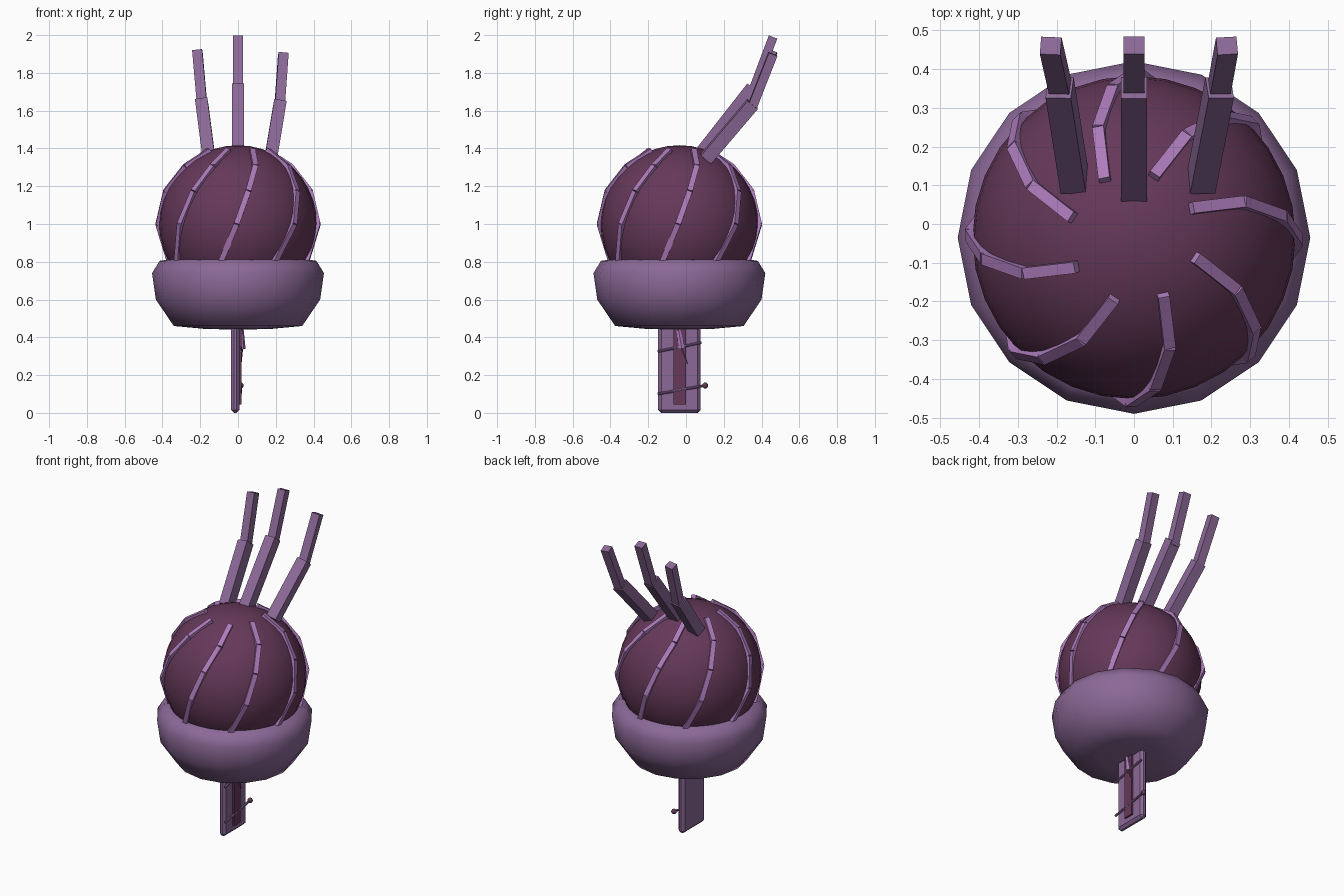
import bpy, bmesh, math
from mathutils import Vector, Matrix

if "Cube" in bpy.data.objects:
    bpy.data.objects.remove(bpy.data.objects["Cube"])

CY = -0.035  # dome axis in y


def material(name, rgb):
    m = bpy.data.materials.new(name)
    m.diffuse_color = (*rgb, 1)
    m.use_nodes = True
    m.node_tree.nodes["Principled BSDF"].inputs["Base Color"].default_value = m.diffuse_color
    return m


dark = material("dark_plum", (0.13, 0.04, 0.10))
mauve = material("mauve", (0.26, 0.14, 0.31))
lilac = material("lilac", (0.42, 0.20, 0.50))


def make(name, bm, mat, smooth=False):
    bmesh.ops.recalc_face_normals(bm, faces=bm.faces)
    me = bpy.data.meshes.new(name)
    bm.to_mesh(me)
    bm.free()
    for p in me.polygons:
        p.use_smooth = smooth
    me.materials.append(mat)
    ob = bpy.data.objects.new(name, me)
    bpy.context.collection.objects.link(ob)
    return ob


def frame(a, b, out):
    """Matrix at the middle of a-b: z along the bar, y towards out."""
    z = (b - a).normalized()
    x = out.cross(z).normalized()
    y = z.cross(x)
    return Matrix.Translation((a + b) / 2) @ Matrix((x, y, z)).transposed().to_4x4()


def add_bar(bm, a, b, width, depth, out):
    a, b = Vector(a), Vector(b)
    m = frame(a, b, Vector(out)) @ Matrix.Diagonal((width, depth, (b - a).length, 1))
    bmesh.ops.create_cube(bm, size=1, matrix=m)


def add_rod(bm, a, b, r1, r2, sides=8):
    a, b = Vector(a), Vector(b)
    bmesh.ops.create_cone(bm, cap_ends=True, segments=sides, radius1=r1, radius2=r2,
                          depth=(b - a).length, matrix=frame(a, b, Vector((1, 0, 0))))


def box(name, lo, hi, mat, bevel=0):
    lo, hi = Vector(lo), Vector(hi)
    bm = bmesh.new()
    bmesh.ops.create_cube(bm, size=1, matrix=Matrix.Translation((lo + hi) / 2)
                          @ Matrix.Diagonal((*(hi - lo), 1)))
    ob = make(name, bm, mat)
    if bevel:
        mod = ob.modifiers.new("bevel", 'BEVEL')
        mod.width, mod.segments = bevel, 1
    return ob


# Dome
bm = bmesh.new()
bmesh.ops.create_uvsphere(bm, u_segments=32, v_segments=20, radius=0.417,
                          matrix=Matrix.Translation((0, CY, 1.0)))
make("dome", bm, dark, True)

# Sixteen-sided cup around the lower dome
profile = [(0, 0.44), (0.18, 0.445), (0.34, 0.46), (0.435, 0.60), (0.455, 0.74),
           (0.415, 0.805), (0.35, 0.815)]
bm = bmesh.new()
vs = [bm.verts.new((r, CY, z)) for r, z in profile]
es = [bm.edges.new(p) for p in zip(vs, vs[1:])]
bmesh.ops.spin(bm, geom=vs + es, cent=(0, CY, 0), axis=(0, 0, 1),
               angle=math.tau, steps=16, use_merge=False)
bmesh.ops.remove_doubles(bm, verts=bm.verts, dist=1e-4)
make("cup", bm, mauve, True)

# Eight spiral ribs, four bars each
centre = Vector((0, CY, 1.0))
bm = bmesh.new()
for k in range(8):
    pts = []
    for colat, turn in ((23, 0), (44, 9), (66, 19), (90, 28), (118, 41)):
        t, a = math.radians(colat), math.radians(27 + 45 * k - turn)
        pts.append(centre + 0.424 * Vector((math.sin(t) * math.cos(a),
                                            math.sin(t) * math.sin(a), math.cos(t))))
    for a, b in zip(pts, pts[1:]):
        add_bar(bm, a, b, 0.03, 0.025, (a + b) / 2 - centre)
make("dome_ribs", bm, lilac)

# Three swept-back plumes of two bars each
plumes = {
    "left": [(-0.153, 0.105, 1.345), (-0.192, 0.352, 1.645), (-0.19, 0.350, 1.63), (-0.215, 0.46, 1.915)],
    "middle": [(0, 0.08, 1.375), (0, 0.352, 1.722), (0, 0.348, 1.69), (0, 0.461, 1.99)],
    "right": [(0.173, 0.105, 1.345), (0.221, 0.352, 1.635), (0.22, 0.350, 1.62), (0.24, 0.46, 1.90)],
}
for side, (a, b, c, d) in plumes.items():
    bm = bmesh.new()
    out = (a[0] * 0.6, -1, 0.5)
    add_bar(bm, a, b, 0.066, 0.07, out)
    add_bar(bm, c, d, 0.053, 0.048, out)
    make(side + "_plume", bm, mauve)

# Flat handle with a raised strip
box("handle", (-0.037, -0.147, 0), (0.008, 0.078, 0.50), mauve, 0.016)
box("handle_strip", (0.0, -0.065, 0.045), (0.018, 0.0, 0.47), dark)

# Thin cords across the handle, one ending in a bead
bm = bmesh.new()
add_rod(bm, (0.014, -0.15, 0.325), (0.014, 0.082, 0.372), 0.007, 0.007)
add_rod(bm, (0.014, -0.15, 0.10), (0.014, 0.10, 0.145), 0.007, 0.007)
make("handle_cords", bm, mauve)
bm = bmesh.new()
bmesh.ops.create_uvsphere(bm, u_segments=12, v_segments=8, radius=0.016,
                          matrix=Matrix.Translation((0.014, 0.102, 0.145)))
make("cord_bead", bm, dark, True)

# Hanging charm: blunt wedge with a thin tail
bm = bmesh.new()
add_rod(bm, (0.018, -0.04, 0.44), (0.018, -0.022, 0.34), 0.012, 0.022, 6)
make("charm", bm, lilac)
bm = bmesh.new()
add_rod(bm, (0.02, -0.03, 0.36), (0.016, 0.008, 0.26), 0.009, 0.003, 6)
make("charm_tail", bm, dark)
